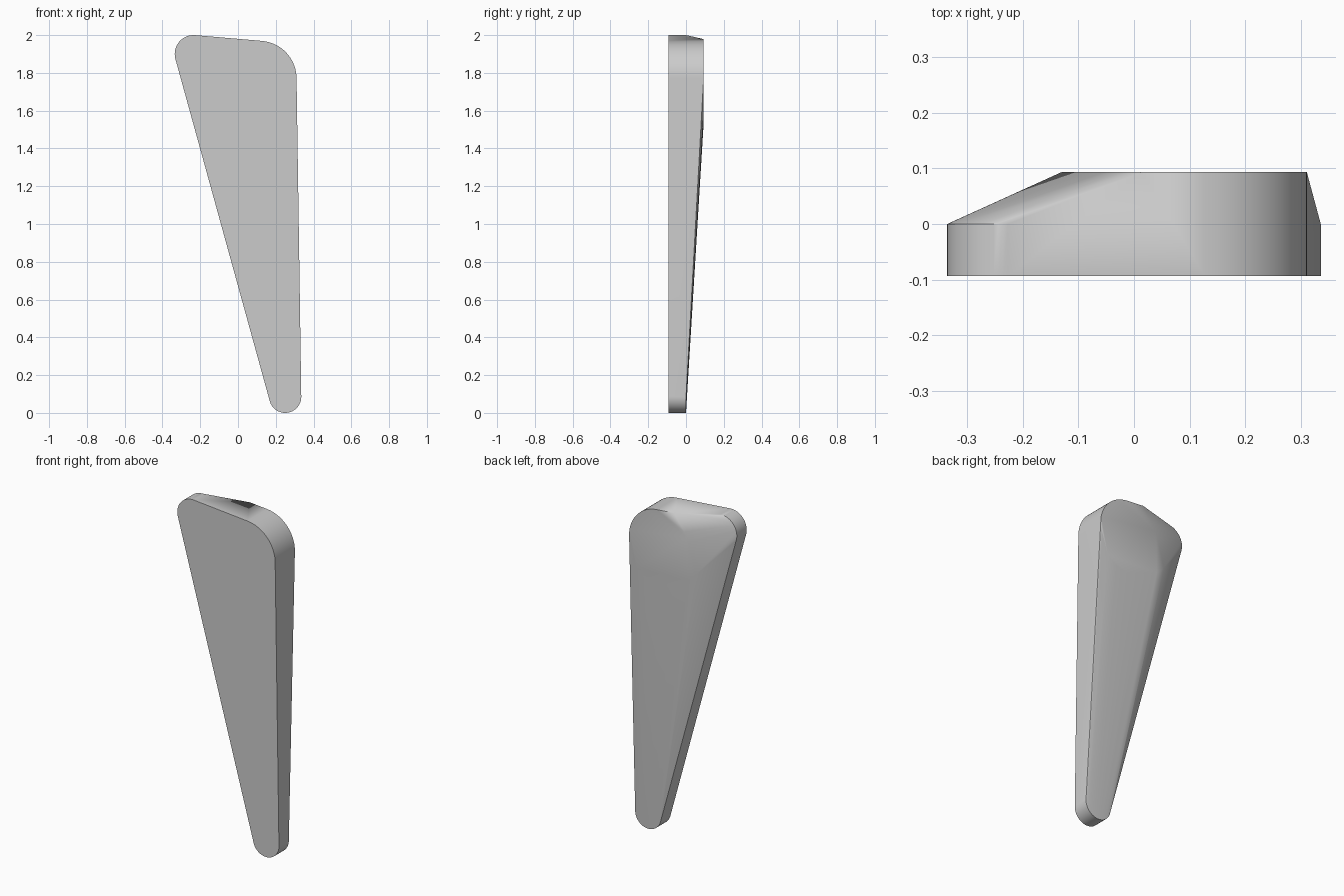
import bpy, bmesh, math
from mathutils import Vector

cube = bpy.data.objects.get("Cube")
if cube:
    bpy.data.objects.remove(cube, do_unlink=True)

FRONT, RIM, BACK = -0.093, 0.0, 0.093
# Rounded corners of the plate: centre (x, z), radius and depth of the back edge
tip = (Vector((0.25, 0.085)), 0.085, RIM)
corner = (Vector((-0.235, 1.9)), 0.1, RIM)
shoulder = (Vector((0.11, 1.77)), 0.2, BACK)


def circle(centre, radius, steps=72):
    return [centre + radius * Vector((math.cos(a), math.sin(a)))
            for a in (math.tau * i / steps for i in range(steps))]


def tangent(a, b):
    """Tangent points on the left of the line from circle a to circle b."""
    d = b[0] - a[0]
    t = math.atan2(d.y, d.x) + math.acos((a[1] - b[1]) / d.length)
    n = Vector((math.cos(t), math.sin(t)))
    return a[0] + a[1] * n, b[0] + b[1] * n


bm = bmesh.new()


def add(p, y):
    bm.verts.new((p.x, y, p.y))


# Flat front and stepped back of each rounded corner
for centre, radius, back in (tip, corner, shoulder):
    for p in circle(centre, radius):
        add(p, FRONT)
        add(p, back)

# Straight edges between the corners
for a, b in ((tip, corner), (corner, shoulder), (shoulder, tip)):
    for p, part in zip(tangent(a, b), (a, b)):
        add(p, FRONT)
        add(p, part[2])

# Raised plateau on the back, reaching the top edge and the side ridge
start, end = tangent(corner, shoulder)
add(start.lerp(end, 0.68), BACK)
for x, z in ((-0.13, 1.65), (-0.08, 1.6), (0.02, 1.545), (0.12, 1.525), (0.2, 1.54), (0.26, 1.585)):
    add(Vector((x, z)), BACK)

# Wrap everything in one convex skin
hull = bmesh.ops.convex_hull(bm, input=bm.verts[:])
spare = {g for g in hull["geom_interior"] + hull["geom_unused"] if isinstance(g, bmesh.types.BMVert)}
bmesh.ops.delete(bm, geom=list(spare), context='VERTS')
bmesh.ops.dissolve_limit(bm, angle_limit=0.002, verts=bm.verts[:], edges=bm.edges[:])
bmesh.ops.recalc_face_normals(bm, faces=bm.faces[:])

mesh = bpy.data.meshes.new("tapered_blade")
bm.to_mesh(mesh)
bm.free()
blade = bpy.data.objects.new("tapered_blade", mesh)
bpy.context.collection.objects.link(blade)

grey = bpy.data.materials.new("plain_grey")
grey.use_nodes = True
colour = (0.6, 0.6, 0.6, 1.0)
grey.diffuse_color = colour
grey.node_tree.nodes["Principled BSDF"].inputs["Base Color"].default_value = colour
mesh.materials.append(grey)

bpy.ops.object.select_all(action='DESELECT')
blade.select_set(True)
bpy.context.view_layer.objects.active = blade
bpy.ops.object.shade_smooth_by_angle(angle=math.radians(25))
